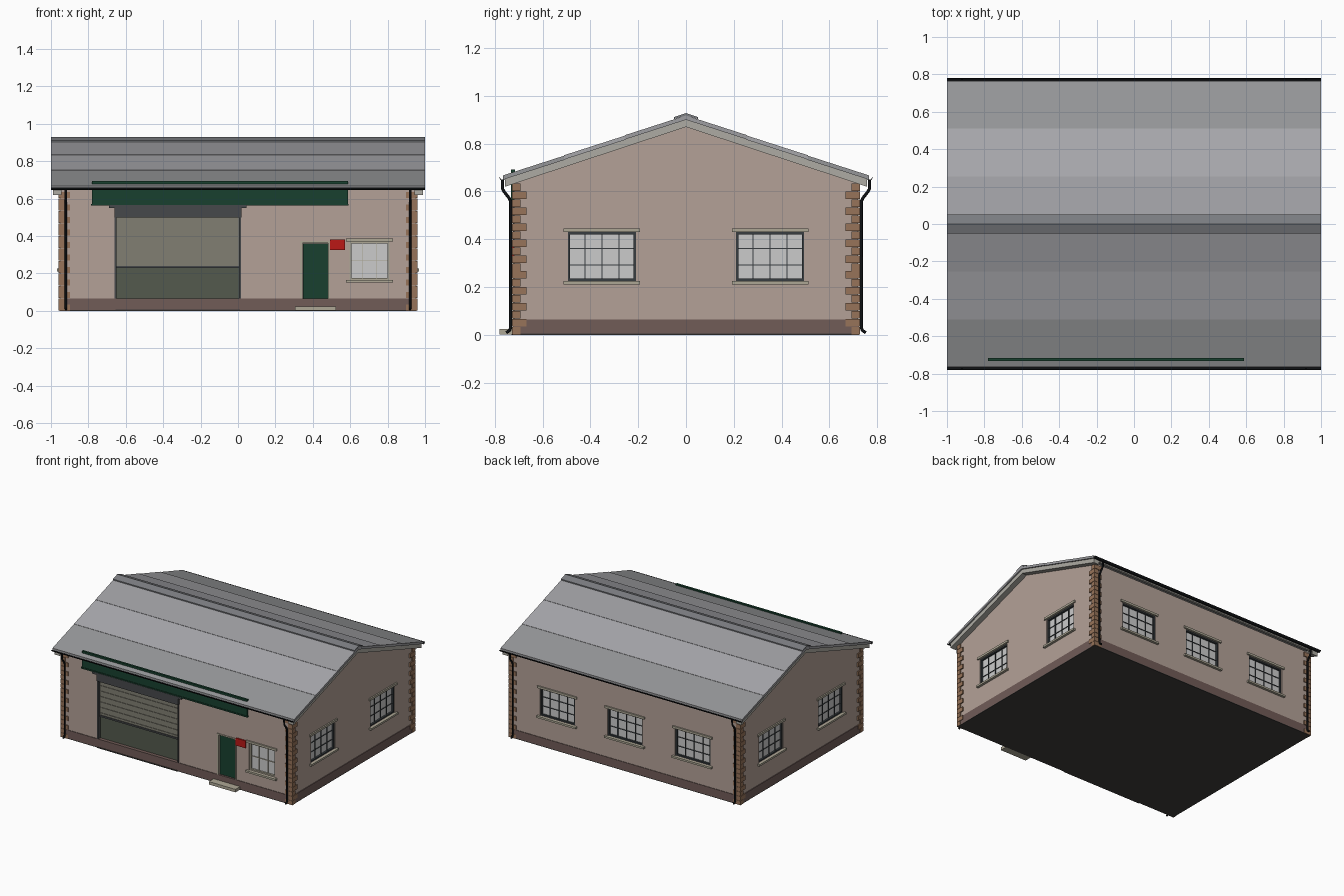
import bpy, bmesh, math
from mathutils import Vector

if "Cube" in bpy.data.objects:
    bpy.data.objects.remove(bpy.data.objects["Cube"])

X, Y = 0.95, 0.72          # wall half sizes
SLOPE = 0.33


def mat(name, r, g, b):
    m = bpy.data.materials.new(name)
    m.diffuse_color = tuple((c / 255) ** 2.2 for c in (r, g, b)) + (1,)
    m.use_nodes = True
    m.node_tree.nodes["Principled BSDF"].inputs["Base Color"].default_value = m.diffuse_color
    return m


WALL = mat("render_wall", 178, 160, 150)
PLINTH = mat("plinth_brown", 112, 92, 88)
BRICK = mat("quoin_brick", 150, 115, 90)
STONE = mat("stone", 172, 166, 148)
TRIM = mat("trim_grey", 172, 170, 162)
BLACK = mat("black_iron", 22, 24, 26)
FRAME = mat("window_frame", 58, 63, 66)
GLASS = mat("glass", 190, 194, 192)
GREEN = mat("green_paint", 30, 66, 50)
RED = mat("red_plate", 185, 30, 28)
STEEL = mat("dark_steel", 72, 74, 76)
SLAT = mat("shutter_slat", 128, 126, 114)
OLIVE = mat("lower_door", 84, 90, 78)
FLOOR = mat("floor", 66, 64, 62)
ROOF = [mat("roof_upper", 156, 156, 160), mat("roof_middle", 166, 166, 170),
        mat("roof_lower", 148, 149, 151)]
RIDGE = mat("roof_ridge", 122, 124, 128)


def finish(name, bm, m):
    bmesh.ops.recalc_face_normals(bm, faces=bm.faces)
    me = bpy.data.meshes.new(name)
    bm.to_mesh(me)
    bm.free()
    if m:
        me.materials.append(m)
    ob = bpy.data.objects.new(name, me)
    bpy.context.collection.objects.link(ob)
    return ob


def boxes(name, items, m):
    """One object from boxes given as (x0, x1, y0, y1, z0, z1)."""
    bm = bmesh.new()
    for b in items:
        vs = bmesh.ops.create_cube(bm, size=1)["verts"]
        for v in vs:
            v.co = Vector([(b[2 * i] + b[2 * i + 1]) / 2 + v.co[i] * abs(b[2 * i + 1] - b[2 * i])
                           for i in range(3)])
    return finish(name, bm, m)


def prism(name, pts, x0, x1, m):
    """Extrude a (y, z) outline along x."""
    bm = bmesh.new()
    f = bm.faces.new([bm.verts.new((x0, y, z)) for y, z in pts])
    ext = bmesh.ops.extrude_face_region(bm, geom=[f])["geom"]
    for v in ext:
        if isinstance(v, bmesh.types.BMVert):
            v.co.x = x1
    return finish(name, bm, m)


def on_wall(side, u0, u1, d0, d1, z0, z1):
    """Box on a wall: u along it, d outward from its face."""
    if side == "front":
        return (u0, u1, -Y - d1, -Y - d0, z0, z1)
    if side == "back":
        return (u0, u1, Y + d0, Y + d1, z0, z1)
    if side == "right":
        return (X + d0, X + d1, u0, u1, z0, z1)
    return (-X - d1, -X - d0, u0, u1, z0, z1)


# walls with gables, floor and plinth
walls = prism("walls", [(-Y, 0.004), (Y, 0.004), (Y, 0.87 - Y * SLOPE + 0.015), (0, 0.885),
                        (-Y, 0.87 - Y * SLOPE + 0.015)], -X, X, WALL)
boxes("floor", [(-X - .005, X + .005, -Y - .004, Y + .004, 0, 0.005)], FLOOR)
boxes("plinth", [(-X - .005, X + .005, -Y - .004, Y + .004, 0.003, 0.065)], PLINTH)

# windows: side, centre, width, bottom, top, columns, rows, frame colour
windows = [("back", u, 0.29) for u in (-0.56, 0, 0.56)]
windows += [(s, u, 0.285) for s in ("left", "right") for u in (-0.352, 0.352)]
windows = [(s, u, w, 0.225, 0.43, 4, 3, FRAME) for s, u, w in windows]
windows.append(("front", 0.703, 0.215, 0.165, 0.37, 3, 2, STONE))
cuts = [on_wall("front", -0.655, 0.012, -0.04, 0.03, 0.05, 0.52),
        on_wall("front", 0.34, 0.487, -0.025, 0.03, 0.05, 0.368)]

for i, (s, u, w, z0, z1, cols, rows, fm) in enumerate(windows):
    a, b, t, k = u - w / 2, u + w / 2, 0.01, 0.0022
    n = f"{s}_window_{i + 1}"
    cuts.append(on_wall(s, a, b, -0.03, 0.03, z0, z1))
    bars = [(a, a + t, z0, z1), (b - t, b, z0, z1), (a + t, b - t, z0, z0 + t), (a + t, b - t, z1 - t, z1)]
    parts = [on_wall(s, p, q, -0.03, -0.006, r, v) for p, q, r, v in bars]
    for c in range(1, cols):
        p = a + w * c / cols
        parts.append(on_wall(s, p - k, p + k, -0.03, -0.014, z0 + t, z1 - t))
    for r in range(1, rows):
        p = z0 + (z1 - z0) * r / rows
        parts.append(on_wall(s, a + t, b - t, -0.03, -0.015, p - k, p + k))
    boxes(n + "_frame", parts, fm)
    boxes(n + "_glass", [on_wall(s, a + t, b - t, -0.03, -0.02, z0 + t, z1 - t)], GLASS)
    boxes(n + "_sill", [on_wall(s, a - .018, b + .018, -0.02, 0.018, z0 - .014, z0)], STONE)
    boxes(n + "_lintel", [on_wall(s, a - .018, b + .018, -0.02, 0.01, z1, z1 + .016)], STONE)

# cut the openings
cutter = boxes("opening_cutter", cuts, None)
cutter.hide_render = True
cutter.hide_viewport = True
mod = walls.modifiers.new("openings", "BOOLEAN")
mod.object = cutter
mod.solver = "EXACT"

# corner quoins, alternating long and short courses
quoins = []
n = 19
h = 0.635 / n
for sx in (-1, 1):
    for sy in (-1, 1):
        for i in range(n):
            lx, ly = (0.035, 0.06) if i % 2 else (0.06, 0.035)
            xs = sorted((sx * (X + .009), sx * (X + .009 - lx)))
            ys = sorted((sy * (Y + .007), sy * (Y + .007 - ly)))
            quoins.append((*xs, *ys, i * h + 0.001, (i + 1) * h - 0.001))
boxes("corner_quoins", quoins, BRICK)

# roof sheets in three rows a side, ridge cap, fascias, gutters
for s, side in ((-1, "front"), (1, "back")):
    for row, (y0, y1) in enumerate(((0, 0.255), (0.25, 0.51), (0.505, 0.765))):
        a, b = 0.918 - y0 * SLOPE, 0.918 - y1 * SLOPE + 0.002
        prism(f"roof_{side}_row_{row + 1}", [(s * y0, a), (s * y1, b), (s * y1, b - .018), (s * y0, a - .018)],
              -1, 1, ROOF[row])
    prism(f"{side}_fascia", [(s * .735, .645), (s * .752, .645), (s * .752, .658), (s * .735, .662)],
          -0.97, 0.97, TRIM)
    arc = [math.pi * (1 + i / 8) for i in range(9)]
    prof = [(s * .768 + .013 * math.cos(t), .66 + .014 * math.sin(t)) for t in arc]
    prof += [(s * .768 + .010 * math.cos(t), .66 + .011 * math.sin(t)) for t in reversed(arc)]
    prism(f"{side}_gutter", prof, -1, 1, BLACK)
prism("ridge_cap", [(-.05, .911), (0, .928), (.05, .911), (.05, .903), (0, .918), (-.05, .903)], -1, 1, RIDGE)

# bargeboards on both gables
for s, side in ((-1, "left"), (1, "right")):
    e = 0.757
    prism(f"{side}_bargeboard", [(-e, .87 - e * SLOPE), (0, .87), (e, .87 - e * SLOPE), (e, .905 - e * SLOPE),
                                 (0, .905), (-e, .905 - e * SLOPE)], s * 0.945, s * 0.99, TRIM)

# downpipes with swan necks and shoes
for sy, side in ((-1, "front"), (1, "back")):
    for sx in (-1, 1):
        cu = bpy.data.curves.new(f"{side}_downpipe", "CURVE")
        cu.dimensions = "3D"
        cu.bevel_depth = 0.0065
        cu.bevel_resolution = 2
        cu.use_fill_caps = True
        path = [(.768, .65), (.768, .612), (.76, .598), (.742, .575), (.734, .56), (.734, .03), (.737, .02), (.752, .009)]
        sp = cu.splines.new("POLY")
        sp.points.add(len(path) - 1)
        for p, (y, z) in zip(sp.points, path):
            p.co = (sx * 0.92, sy * y, z, 1)
        cu.materials.append(BLACK)
        bpy.context.collection.objects.link(bpy.data.objects.new(cu.name, cu))

# roller shutter bay
F = lambda *a: on_wall("front", *a)
ns, sh = 14, (0.52 - 0.235) / 14
boxes("roller_shutter", [F(-.655, .012, -.04, -.016 - .004 * (i % 2), .235 + i * sh, .235 + (i + 1) * sh)
                         for i in range(ns)], SLAT)
boxes("shutter_bottom_bar", [F(-.65, .008, -.04, -.01, .228, .24)], STEEL)
boxes("lower_door_panel", [F(-.655, .012, -.04, -.022, .05, .23)], OLIVE)
boxes("shutter_guides", [F(-.66, -.65, -.04, .004, .065, .5), F(.006, .016, -.04, .004, .065, .5)], STEEL)
boxes("shutter_housing", [F(-.66, .018, -.04, .012, .5, .552)], STEEL)
boxes("shutter_lintel", [F(-.69, .045, -.01, .018, .55, .565)], STEEL)
boxes("shutter_threshold", [F(-.655, .012, -.01, .01, 0, .006)], FLOOR)

# sign board (blank) with edge rails
boxes("sign_board", [F(-.78, .588, -.004, .012, .565, .693)], GREEN)
boxes("sign_board_rail", [F(-.785, .592, -.002, .016, .562, .572)], GREEN)

# entrance door, frame, step and red plate
boxes("door", [F(.348, .48, -.025, -.01, .06, .36)], GREEN)
boxes("door_frame", [F(.334, .344, -.025, .004, .065, .372), F(.482, .492, -.025, .004, .065, .372),
                     F(.344, .482, -.025, .004, .362, .372)], STONE)
boxes("door_step", [F(.305, .525, 0, .06, .002, .024)], STONE)
boxes("red_plate", [F(.492, .572, 0, .01, .325, .38)], RED)
